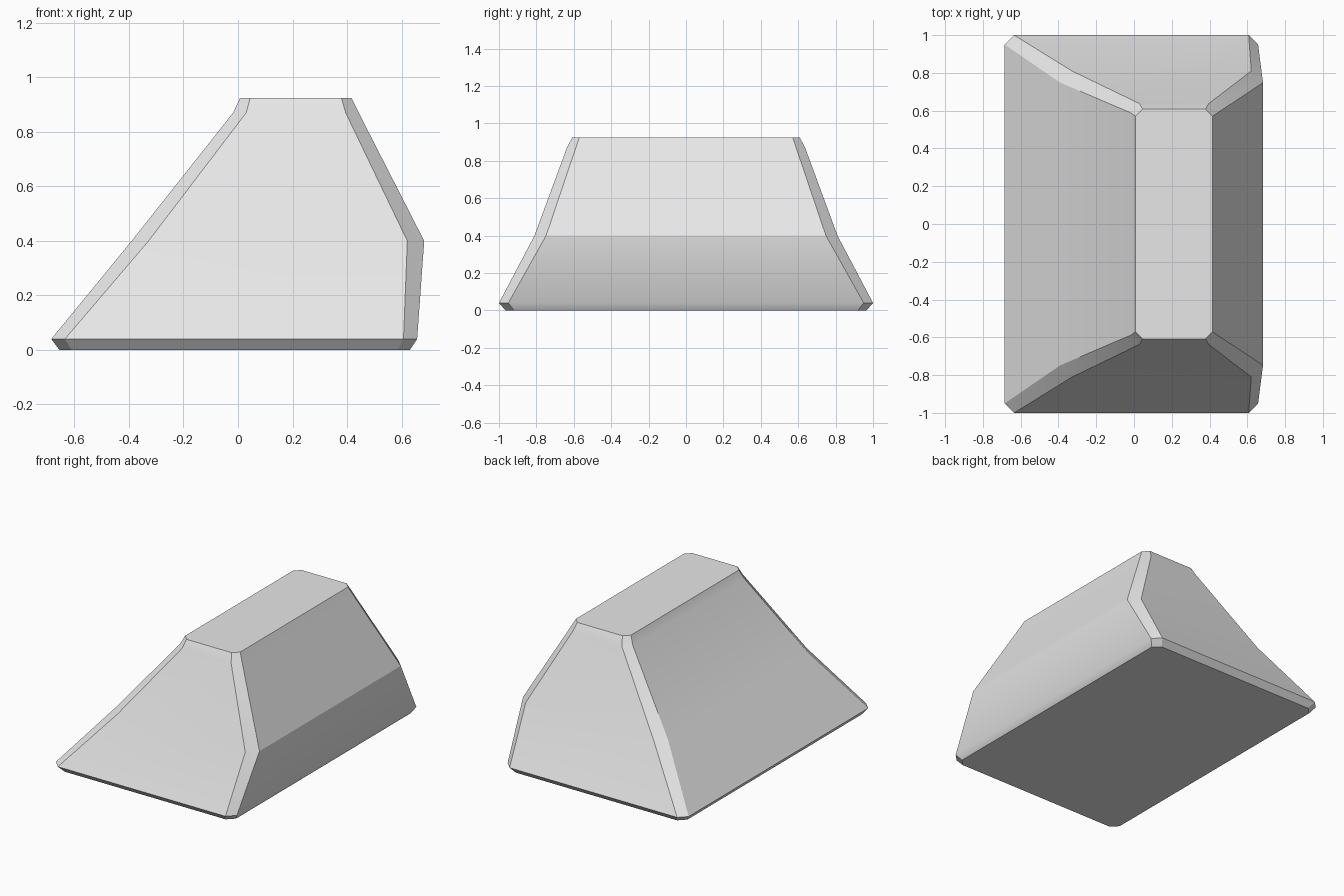
import bpy, bmesh, math

cube = bpy.data.objects.get("Cube")
if cube:
    bpy.data.objects.remove(cube, do_unlink=True)

# Plain grey material
grey = bpy.data.materials.new("light_grey")
grey.use_nodes = True
colour = (0.8, 0.8, 0.8, 1)
grey.diffuse_color = colour
grey.node_tree.nodes["Principled BSDF"].inputs["Base Color"].default_value = colour

# Cross-sections: height, left x, right x, half depth, corner chamfer
sections = [
    (0.0, -0.655, 0.63, 0.965, 0.045),
    (0.04, -0.685, 0.657, 1.0, 0.05),
    (0.4, -0.39, 0.683, 0.81, 0.062),
    (0.87, -0.018, 0.443, 0.637, 0.048),
    (0.925, 0.008, 0.416, 0.608, 0.037),
]


def octagon(bm, z, x0, x1, d, c):
    """Rectangle with chamfered corners, counter-clockwise from above."""
    outline = [(x0 + c, -d), (x1 - c, -d), (x1, c - d), (x1, d - c),
               (x1 - c, d), (x0 + c, d), (x0, d - c), (x0, c - d)]
    return [bm.verts.new((x, y, z)) for x, y in outline]


# Tapered block lofted through the sections
bm = bmesh.new()
rings = [octagon(bm, *s) for s in sections]
for low, high in zip(rings, rings[1:]):
    for i in range(len(low)):
        j = (i + 1) % len(low)
        bm.faces.new((low[i], low[j], high[j], high[i]))
bm.faces.new(rings[0][::-1])
bm.faces.new(rings[-1])
mesh = bpy.data.meshes.new("tapered_block")
bm.to_mesh(mesh)
bm.free()

block = bpy.data.objects.new("tapered_block", mesh)
bpy.context.collection.objects.link(block)
mesh.materials.append(grey)

# Soft shading across the shallow bends only
bpy.ops.object.select_all(action="DESELECT")
block.select_set(True)
bpy.context.view_layer.objects.active = block
bpy.ops.object.shade_smooth_by_angle(angle=math.radians(30))
